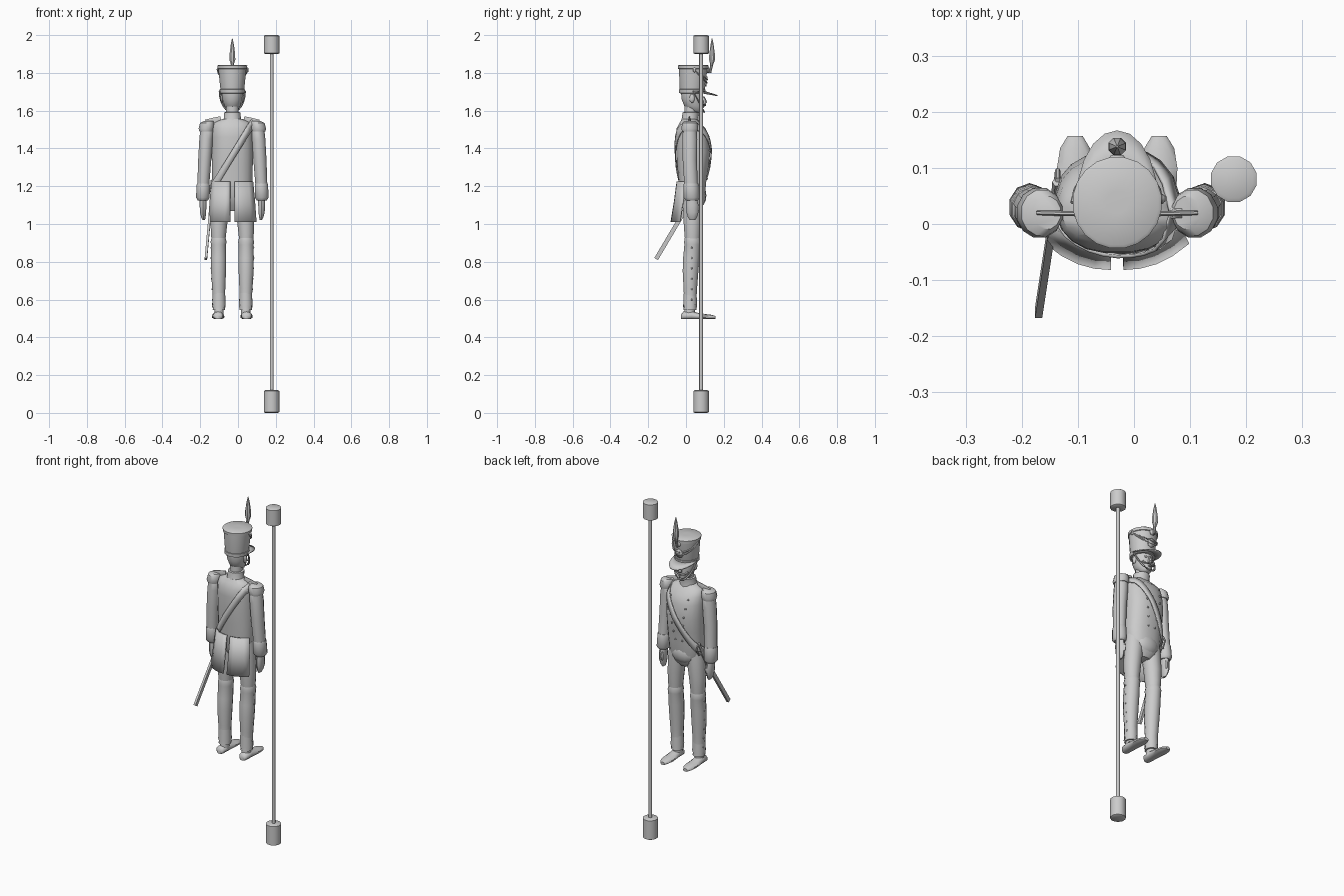
import bpy, bmesh, math
from mathutils import Vector

CX = -0.03  # centre line of the figure


def finish(name, bm, angle=40, thick=0):
    bmesh.ops.recalc_face_normals(bm, faces=bm.faces[:])
    me = bpy.data.meshes.new(name)
    bm.to_mesh(me)
    bm.free()
    ob = bpy.data.objects.new(name, me)
    bpy.context.collection.objects.link(ob)
    if thick:
        m = ob.modifiers.new("thickness", 'SOLIDIFY')
        m.thickness = thick
        m.offset = 0
    bpy.ops.object.select_all(action='DESELECT')
    bpy.context.view_layer.objects.active = ob
    ob.select_set(True)
    bpy.ops.object.shade_smooth_by_angle(angle=math.radians(angle))
    return ob


def skin(name, rings, closed=True, caps=True, thick=0, loop=False, angle=40):
    bm = bmesh.new()
    vs = [[bm.verts.new(p) for p in r] for r in rings]
    n = len(vs[0])
    pairs = list(zip(vs, vs[1:])) + ([(vs[-1], vs[0])] if loop else [])
    for a, b in pairs:
        for i in range(n if closed else n - 1):
            j = (i + 1) % n
            bm.faces.new((a[i], a[j], b[j], b[i]))
    if closed and caps and not loop:
        bm.faces.new(vs[0])
        bm.faces.new(vs[-1])
    return finish(name, bm, angle, thick)


def oval(z, x, y, rx, ry, n=14, p=2):
    pts = []
    for i in range(n):
        a = 2 * math.pi * (i + .5) / n
        c, s = math.cos(a), math.sin(a)
        pts.append((x + rx * math.copysign(abs(c) ** (2 / p), c),
                    y + ry * math.copysign(abs(s) ** (2 / p), s), z))
    return pts


def stack(name, rows, x=CX, s=1, n=14, p=2, angle=40):
    """Rows are (z, sideways offset, y, rx, ry)."""
    return skin(name, [oval(z, x + s * dx, y, rx, ry, n, p) for z, dx, y, rx, ry in rows], angle=angle)


def tube(name, path, w, h=None, n=6):
    """Oval rod along a path."""
    path = [Vector(q) for q in path]
    rings = []
    for i, q in enumerate(path):
        t = (path[min(i + 1, len(path) - 1)] - path[max(i - 1, 0)]).normalized()
        u = t.cross(Vector((1, 0, 0)) if abs(t.x) < .8 else Vector((0, 0, 1))).normalized()
        v = t.cross(u)
        rings.append([q + u * (w * math.cos(a)) + v * ((h or w) * math.sin(a))
                      for a in (2 * math.pi * (k + .5) / n for k in range(n))])
    return skin(name, rings)


def ball(name, c, r, n=8):
    bm = bmesh.new()
    bmesh.ops.create_uvsphere(bm, u_segments=n, v_segments=max(4, n // 2 + 1), radius=1)
    bmesh.ops.scale(bm, vec=r, verts=bm.verts)
    bmesh.ops.translate(bm, vec=c, verts=bm.verts)
    return finish(name, bm)


# Pole with its two end weights
stack("pole", [(.02, 0, .08, .01, .01), (1.98, 0, .08, .01, .01)], x=.178, n=10)
for nm, z in (("pole_base", 0), ("pole_top", 1.9)):
    h = .12 if z == 0 else .1
    stack(nm, [(z, 0, .08, .035, .035), (z + .004, 0, .08, .042, .042),
               (z + h - .004, 0, .08, .042, .042), (z + h, 0, .08, .035, .035)], x=.178, n=12)

# Torso
TORSO = [(1.07, 0, .04, .035, .03), (1.10, 0, .04, .075, .05), (1.15, 0, .034, .1, .068),
         (1.22, 0, .034, .107, .073), (1.30, 0, .037, .109, .083), (1.38, 0, .039, .111, .091),
         (1.46, 0, .034, .11, .087), (1.505, 0, .027, .107, .078), (1.535, 0, .02, .098, .055),
         (1.555, 0, .018, .055, .04)]
stack("torso", TORSO, n=20, p=2.3)


def torso_y(x, z, side):
    z = min(max(z, TORSO[0][0]), TORSO[-1][0])
    for a, b in zip(TORSO, TORSO[1:]):
        if z <= b[0]:
            f = (z - a[0]) / (b[0] - a[0])
            y, rx, ry = (a[k] + f * (b[k] - a[k]) for k in (2, 3, 4))
            break
    d = min(1, abs(x - CX) / rx)
    return y + side * ry * (1 - d ** 2.3) ** (1 / 2.3)


# Shoulder belt wrapped round the torso from one shoulder to the opposite hip
belt = []
for k in range(28):
    t = 2 * math.pi * (k + .5) / 28
    x = CX + .002 + .106 * math.cos(t)
    z = 1.375 + 1.7 * (x + .022)
    side = 1 if math.sin(t) > 0 else -1
    row = []
    for o in (-.017, .017):
        px, pz = x + .87 * o, z - .49 * o
        row.append((px + .006 * math.cos(t), torso_y(px, pz, side) + side * .006, pz))
    belt.append(row)
skin("shoulder_belt", belt, closed=False, thick=.006, loop=True)

# Coat tails with the slit at the back
for s in (-1, 1):
    rows = []
    for z, rx, yc, ye in ((1.225, .108, -.046, -.005), (1.12, .118, -.06, -.015), (1.01, .126, -.078, -.032)):
        rows.append([(CX + s * (.011 + (rx - .011) * f), yc + (ye - yc) * f ** 2.2, z)
                     for f in (0, .25, .5, .75, 1)])
    skin("coat_tail", rows, closed=False, thick=.008)

# Coat buttons in two converging rows
for s in (-1, 1):
    for i in range(6):
        z = 1.24 + .05 * i
        x = CX + s * (.022 + .007 * i)
        ball("coat_button", (x, torso_y(x, z, 1) + .002, z), (.006, .005, .006), 6)

for s in (-1, 1):
    # Sleeve, cuff and hand
    stack("sleeve", [(1.53, .125, .02, .02, .02), (1.515, .133, .02, .036, .036), (1.45, .139, .02, .037, .041),
                     (1.34, .146, .02, .036, .039), (1.22, .153, .026, .033, .037),
                     (1.14, .156, .03, .032, .036)], s=s, n=12)
    stack("cuff", [(1.215, .154, .027, .034, .038), (1.205, .154, .027, .037, .041), (1.14, .156, .03, .038, .043),
                   (1.125, .156, .031, .028, .032)], s=s, n=10)
    stack("hand", [(1.14, .155, .032, .02, .025), (1.10, .155, .033, .019, .033), (1.06, .155, .034, .017, .031),
                   (1.035, .153, .034, .012, .024), (1.02, .151, .034, .006, .014)], s=s, n=10)
    ball("thumb", (CX + s * .145, .058, 1.085), (.009, .012, .028), 6)
    # Epaulette: strap and rounded fringe
    tube("epaulette_strap", [(CX + s * .06, .018, 1.552), (CX + s * .1, .019, 1.544),
                             (CX + s * .14, .02, 1.534)], .005, .02, 8)
    stack("epaulette_fringe", [(1.545, .125, .02, .025, .03), (1.535, .134, .02, .038, .042),
                               (1.505, .138, .02, .042, .046), (1.49, .138, .02, .038, .042)], s=s, n=12)
    # Breeches
    stack("breeches", [(1.19, .05, .034, .055, .05), (1.12, .06, .034, .052, .052), (1.02, .07, .034, .047, .049),
                       (.95, .073, .034, .042, .044), (.905, .073, .034, .037, .04)], s=s, n=12)
    # Gaiter with knee band and side buttons
    gaiter = [(.925, .073, .034, .039, .042), (.905, .073, .034, .044, .046), (.89, .073, .034, .041, .044),
              (.82, .073, .028, .042, .045), (.75, .073, .024, .041, .043), (.66, .072, .023, .036, .037),
              (.58, .071, .022, .032, .033), (.545, .071, .022, .034, .036)]
    stack("gaiter", gaiter, s=s, n=12)
    for i in range(6):
        z = .6 + .055 * i
        ball("gaiter_button", (CX + s * (.104 + .009 * min(1, (z - .58) / .2)), .03, z), (.004, .005, .005), 6)
    # Shaped lower flap of the gaiter
    skin("gaiter_flap", [[(CX + s * .071 + (.034 + d) * math.cos(a), .022 + (.035 + d) * math.sin(a),
                           z + (.018 if i % 2 and d else 0))
                          for i, a in enumerate(2 * math.pi * (k + .5) / 12 for k in range(12))]
                         for z, d in ((.635, 0.0), (.555, .003))], caps=False)
    # Ankle and shoe
    stack("ankle", [(.56, .071, .02, .025, .027), (.51, .071, .018, .026, .03)], s=s, n=10)
    shoe = []
    for y, w, h in ((-.026, .016, .022), (-.015, .027, .036), (.03, .03, .04), (.06, .032, .031),
                    (.10, .034, .025), (.135, .028, .021), (.157, .014, .015)):
        shoe.append([(CX + s * .075 + w * math.cos(a), y, .496 + h * max(0, .5 + .5 * math.sin(a) * 1.2))
                     for a in (2 * math.pi * (k + .5) / 10 for k in range(10))])
    skin("shoe", shoe, angle=50)

# Front flap of the breeches
ball("breeches_front", (CX, .062, 1.15), (.078, .046, .065), 14)

# Collar, neck and head
stack("collar", [(1.535, 0, .02, .054, .05), (1.56, 0, .022, .046, .044), (1.59, 0, .026, .045, .044),
                 (1.592, 0, .026, .038, .037)], n=14)
stack("neck", [(1.57, 0, .025, .034, .034), (1.64, 0, .028, .034, .036)], n=12)
stack("head", [(1.59, 0, .056, .016, .018), (1.60, 0, .052, .03, .038), (1.625, 0, .042, .043, .052),
               (1.66, 0, .034, .053, .058), (1.70, 0, .032, .056, .06), (1.73, 0, .032, .052, .057)], n=16)
skin("nose", [oval(1.675, CX, .092, .006, .006, 6), oval(1.645, CX, .098, .011, .014, 6),
              oval(1.637, CX, .094, .007, .008, 6)])
for s in (-1, 1):
    ball("ear", (CX + s * .055, .032, 1.665), (.008, .014, .024), 8)
    ball("eye", (CX + s * .02, .086, 1.672), (.01, .006, .006), 8)
    tube("moustache", [(CX, .1, 1.632), (CX + s * .015, .1, 1.629), (CX + s * .03, .088, 1.632),
                       (CX + s * .04, .08, 1.642)], .006)
ball("mouth", (CX, .092, 1.62), (.013, .005, .004), 8)

# Tall cap, top band and bottom band
stack("cap", [(1.695, 0, .032, .061, .064), (1.705, 0, .033, .063, .067), (1.82, 0, .038, .075, .076),
              (1.822, 0, .038, .079, .081), (1.838, 0, .038, .08, .082), (1.842, 0, .038, .074, .076),
              (1.843, 0, .038, .02, .02)], n=20)
stack("cap_band", [(1.692, 0, .033, .063, .066), (1.693, 0, .033, .066, .07),
                   (1.713, 0, .033, .068, .071), (1.714, 0, .033, .063, .066)], n=20)

# Visor
visor = []
for f in (0, .5, 1):
    visor.append([(CX + (.06 + .012 * f) * math.cos(a), .045 + (.05 + .075 * f) * math.sin(a) - .004 * f,
                   1.702 - .022 * f * math.sin(a)) for a in (math.pi * k / 10 for k in range(11))])
skin("visor", visor, closed=False, thick=.006)

# Plume, cockade and cap plate
stack("plume", [(1.80, 0, .128, .006, .006), (1.845, 0, .136, .009, .009), (1.87, 0, .138, .017, .017),
                (1.90, 0, .138, .016, .016), (1.95, 0, .138, .009, .009), (1.982, 0, .138, .002, .002)], n=8)
ball("cockade", (CX, .116, 1.815), (.017, .009, .017), 8)
bm = bmesh.new()
front = [bm.verts.new((CX + r * math.cos(a), .107 + (z := .026 * math.sin(a)) * .12, 1.755 + z))
         for r, a in ((.024, math.pi * k / 4) for k in range(8))]
bm.faces.new(front)
finish("cap_plate", bm, thick=.008)

# Festooned cords on the front of the cap
for drop in (.055, .072):
    pts = []
    for k in range(11):
        a = math.pi * k / 10
        z = 1.82 - drop * math.sin(a)
        g = (z - 1.705) / .115
        pts.append((CX + (.067 + .012 * g) * math.cos(a), .034 + .004 * g + (.071 + .009 * g) * math.sin(a), z))
    tube("cap_cord", pts, .0045)
ball("cord_tassel", (CX + .08, .045, 1.815), (.007, .009, .014), 6)

# Chin strap
tube("chin_strap", [(CX + .066 * math.cos(a), .038 + .058 * math.sin(a), 1.705 - .112 * math.sin(a))
                    for a in (math.pi * k / 12 for k in range(13))], .004, .006)

# Sabre scabbard and hilt hanging from the belt
tube("scabbard", [(-.138, .045, 1.17), (-.145, .005, 1.09), (-.17, -.158, .815)], .016, .009, 4)
tube("hilt", [(-.138, .045, 1.17), (-.137, .055, 1.195), (-.136, .075, 1.23)], .01, .01, 6)
tube("hilt_guard", [(-.138, .02, 1.175), (-.138, .075, 1.165), (-.136, .095, 1.2), (-.136, .078, 1.232)], .005)
